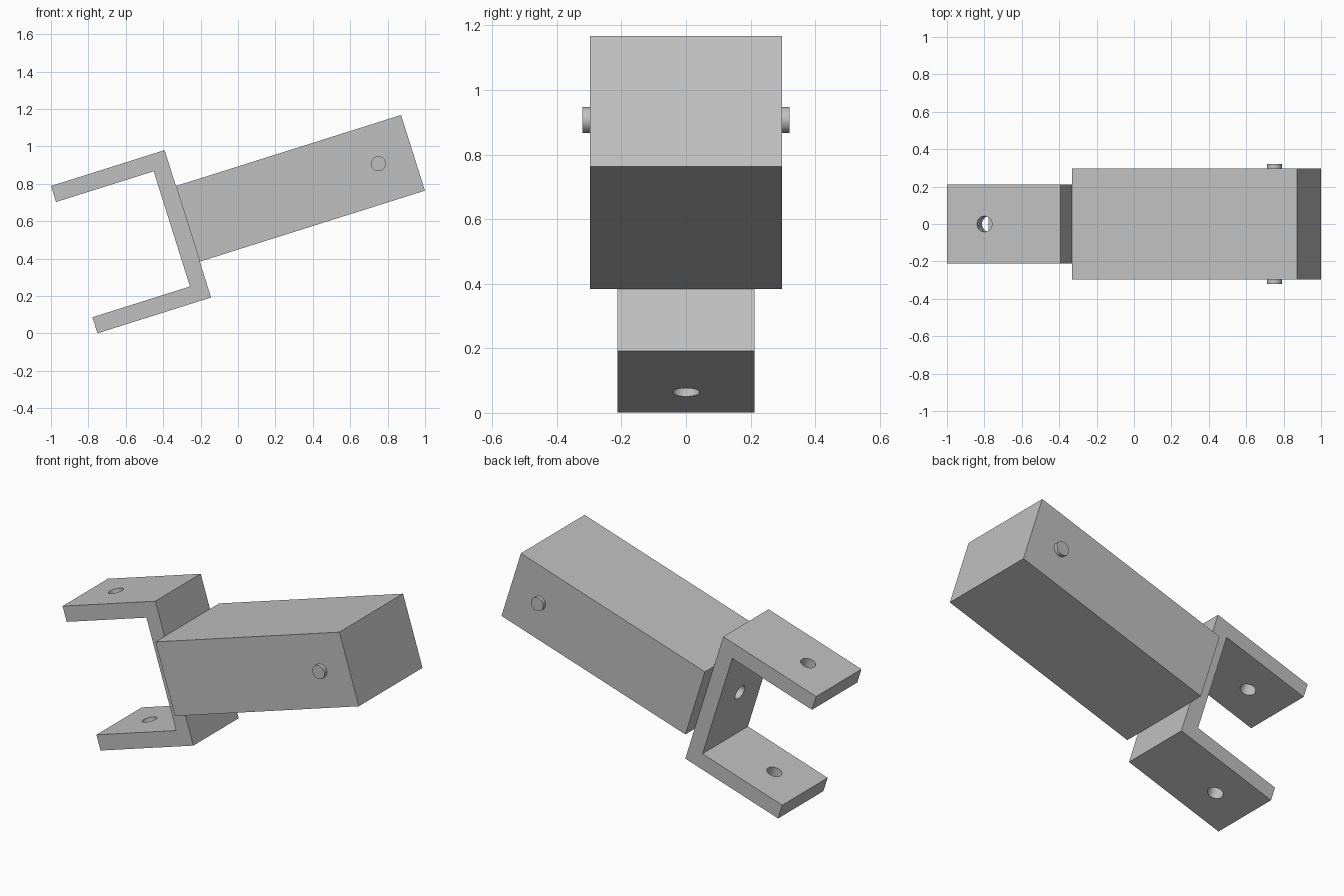
import bpy
from math import radians, pi
from mathutils import Matrix

if "Cube" in bpy.data.objects:
    bpy.data.objects.remove(bpy.data.objects["Cube"])

# The whole joint is laid out along local x, then tilted upward
TILT = Matrix.Translation((-0.268, 0, 0.586)) @ Matrix.Rotation(radians(-17.5), 4, 'Y')
BODY_LEN, BODY_W, BODY_H = 1.262, 0.595, 0.424
FORK_LEN, FORK_W, FORK_H, WALL = 0.637, 0.424, 0.826, 0.09
HOLE_R = 0.042

grey = bpy.data.materials.new("plain grey")
grey.use_nodes = True
colour = (0.53, 0.53, 0.53, 1)
grey.diffuse_color = colour
grey.node_tree.nodes["Principled BSDF"].inputs["Base Color"].default_value = colour


def finish(obj, name):
    obj.name = name
    obj.data.materials.clear()
    obj.data.materials.append(grey)
    return obj


def box(name, centre, size):
    bpy.ops.mesh.primitive_cube_add(size=1)
    obj = bpy.context.object
    obj.data.transform(Matrix.Translation(centre) @ Matrix.Diagonal((*size, 1)))
    return finish(obj, name)


def cylinder(name, centre, radius, depth, axis):
    bpy.ops.mesh.primitive_cylinder_add(vertices=48, radius=radius, depth=depth)
    obj = bpy.context.object
    turn = {'X': Matrix.Rotation(pi / 2, 4, 'Y'),
            'Y': Matrix.Rotation(pi / 2, 4, 'X'),
            'Z': Matrix.Identity(4)}[axis]
    obj.data.transform(Matrix.Translation(centre) @ turn)
    return finish(obj, name)


def cut(target, cutter):
    mod = target.modifiers.new("cut", 'BOOLEAN')
    mod.operation, mod.solver, mod.object = 'DIFFERENCE', 'EXACT', cutter
    bpy.context.view_layer.objects.active = target
    bpy.ops.object.modifier_apply(modifier=mod.name)
    bpy.data.objects.remove(cutter)


# Main body and its cross pin
body = box("body_block", (BODY_LEN / 2, 0, 0), (BODY_LEN, BODY_W, BODY_H))
pin = cylinder("cross_pin", (1.068, 0, 0), 0.04, 0.64, 'Y')

# U-shaped fork with holes through both arms and the back wall
fork = box("fork", (-FORK_LEN / 2, 0, 0), (FORK_LEN, FORK_W, FORK_H))
cut(fork, box("gap_cutter", (-WALL - FORK_LEN / 2, 0, 0),
              (FORK_LEN, FORK_W * 2, FORK_H - 2 * WALL)))
cut(fork, cylinder("arm_cutter", (0.21 - FORK_LEN, 0, 0), HOLE_R, 2, 'Z'))
cut(fork, cylinder("wall_cutter", (-WALL / 2, 0, 0), HOLE_R, WALL * 2, 'X'))

for obj in (body, pin, fork):
    obj.data.transform(TILT)
    bpy.ops.object.select_all(action='DESELECT')
    obj.select_set(True)
    bpy.context.view_layer.objects.active = obj
    bpy.ops.object.shade_smooth_by_angle(angle=radians(30))
